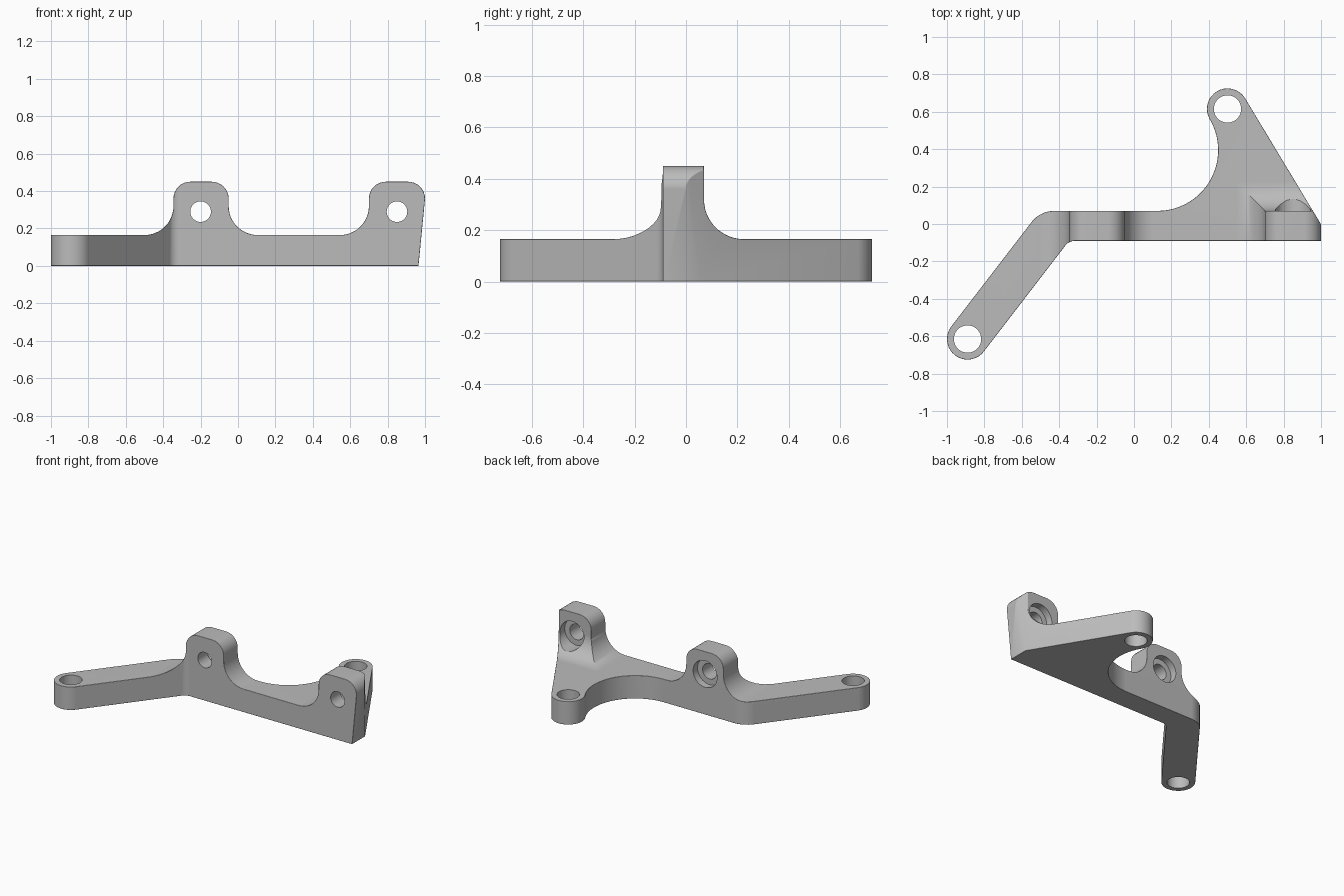
import bpy, bmesh
from math import sin, cos, radians
from mathutils import Vector

cube = bpy.data.objects.get("Cube")
if cube:
    bpy.data.objects.remove(cube, do_unlink=True)

metal = bpy.data.materials.new("plain grey")
metal.use_nodes = True
GREY = (0.5, 0.5, 0.5, 1)
metal.diffuse_color = GREY
for node in metal.node_tree.nodes:
    if node.type == 'BSDF_PRINCIPLED':
        node.inputs["Base Color"].default_value = GREY


def arc(cx, cy, r, start, end, steps):
    angles = [radians(start + (end - start) * i / steps) for i in range(steps + 1)]
    return [(cx + r * cos(a), cy + r * sin(a)) for a in angles]


def prism(name, points, axis, low, high):
    """Extrude a closed outline along one axis."""
    place = {'x': lambda u, v: (low, u, v),
             'y': lambda u, v: (u, low, v),
             'z': lambda u, v: (u, v, low)}[axis]
    bm = bmesh.new()
    face = bm.faces.new([bm.verts.new(place(u, v)) for u, v in points])
    new = bmesh.ops.extrude_face_region(bm, geom=[face])["geom"]
    shift = Vector([(high - low) * (axis == a) for a in 'xyz'])
    bmesh.ops.translate(bm, vec=shift, verts=[g for g in new if isinstance(g, bmesh.types.BMVert)])
    bmesh.ops.recalc_face_normals(bm, faces=bm.faces)
    mesh = bpy.data.meshes.new(name)
    bm.to_mesh(mesh)
    bm.free()
    mesh.materials.append(metal)
    obj = bpy.data.objects.new(name, mesh)
    bpy.context.scene.collection.objects.link(obj)
    return obj


def bake(obj):
    """Turn the modifier result into the object's own mesh."""
    bpy.context.view_layer.update()
    deps = bpy.context.evaluated_depsgraph_get()
    mesh = bpy.data.meshes.new_from_object(obj.evaluated_get(deps))
    obj.modifiers.clear()
    obj.data = mesh


def combine(obj, tool, operation):
    mod = obj.modifiers.new("combine", 'BOOLEAN')
    mod.operation, mod.object, mod.solver = operation, tool, 'EXACT'
    bake(obj)
    bpy.data.objects.remove(tool, do_unlink=True)


def drill(obj, cx, cy, r, axis, low, high):
    circle = arc(cx, cy, r, 0, 360, 40)[:-1]
    combine(obj, prism("drill", circle, axis, low, high), 'DIFFERENCE')


# Plan outline: long bar, triangular rear wing and angled front arm
BACK, FRONT, DECK = 0.07, -0.09, 0.165
WING, ARM = (0.5, 0.615), (-0.89, -0.615)
plan = [(1.02, FRONT), (1.02, -0.035)]
plan += arc(*WING, 0.11, 31, 210, 18)
plan += arc(0.125, 0.395, 0.325, 29, -90, 22)
plan += arc(-0.428, -0.08, 0.15, 90, 142.5, 7)
plan += arc(*ARM, 0.11, 142.5, 322.5, 18)
plan += arc(-0.318, -0.15, 0.06, 142.5, 90, 3)
bracket = prism("mounting_bracket", plan, 'z', -0.2, 0.7)

# Front outline: two rounded lugs with concave fillets down to the deck
R = 0.155
side = [(-1.2, 0), (0.965, 0)]
side += arc(0.91, 0.36, 0.09, 0, 90, 8) + arc(0.79, 0.36, 0.09, 90, 180, 8)
side += arc(0.545, 0.32, R, 0, -90, 12) + arc(0.105, 0.32, R, 270, 180, 12)
side += arc(-0.14, 0.36, 0.09, 0, 90, 8) + arc(-0.255, 0.36, 0.09, 90, 180, 8)
side += arc(-0.5, 0.32, R, 0, -90, 12) + [(-1.2, DECK)]
combine(bracket, prism("front_outline", side, 'y', -1, 1), 'INTERSECT')

# Curved gusset behind the end lug
clear = [(BACK, 0.8)] + arc(BACK + R, 0.32, R, 180, 270, 12) + [(1.1, DECK), (1.1, 0.8)]
combine(bracket, prism("gusset_clearance", clear, 'x', 0.5, 1.2), 'DIFFERENCE')

# Clean the solid and mark its outer edges, leaving the gusset mitre crisp
bm = bmesh.new()
bm.from_mesh(bracket.data)
bmesh.ops.remove_doubles(bm, verts=bm.verts, dist=0.004)
bmesh.ops.dissolve_limit(bm, angle_limit=0.01, verts=bm.verts, edges=bm.edges)
weight = bm.edges.layers.float.new("bevel_weight_edge")
for e in bm.edges:
    m = (e.verts[0].co + e.verts[1].co) / 2
    mitre = 0.53 < m.x < 0.71 and 0.072 < m.y < 0.24 and m.z > DECK + 0.002
    if len(e.link_faces) == 2 and e.calc_face_angle(0) > 0.55 and not mitre:
        e[weight] = 1
bm.to_mesh(bracket.data)
bm.free()

# Small rounding along the outer edges
bevel = bracket.modifiers.new("rounding", 'BEVEL')
bevel.limit_method = 'WEIGHT'
bevel.width, bevel.segments = 0.013, 3
bevel.use_clamp_overlap = True
bake(bracket)

# Lug holes with counterbores from the back, and vertical end holes
for x in (-0.2, 0.85):
    drill(bracket, x, 0.29, 0.055, 'y', -0.3, 0.3)
    drill(bracket, x, 0.29, 0.095, 'y', 0.02, 0.5)
for x, y in (WING, ARM):
    drill(bracket, x, y, 0.073, 'z', -0.3, 0.6)

# Smooth curved faces, keep hard edges
bracket.data.shade_smooth()
bracket.data.set_sharp_from_angle(angle=radians(32))
normals = bracket.modifiers.new("even_normals", 'WEIGHTED_NORMAL')
normals.keep_sharp = True
